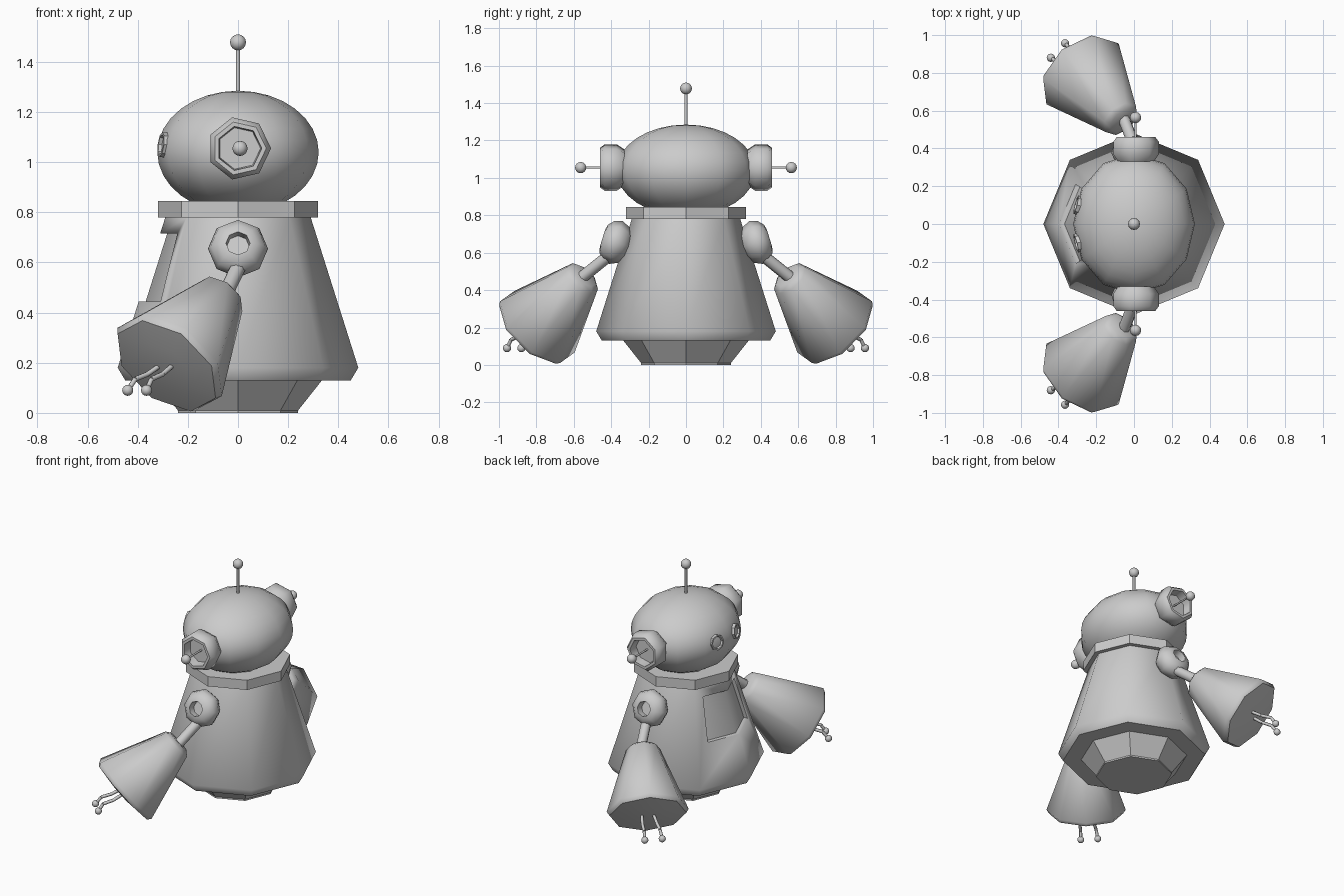
import bpy, bmesh, math
from mathutils import Vector, Matrix

if "Cube" in bpy.data.objects:
    bpy.data.objects.remove(bpy.data.objects["Cube"])


def finish(name, bm, angle=50, mirror=False):
    bmesh.ops.recalc_face_normals(bm, faces=bm.faces)
    me = bpy.data.meshes.new(name)
    bm.to_mesh(me)
    bm.free()
    me.shade_smooth()
    me.set_sharp_from_angle(angle=math.radians(angle))
    ob = bpy.data.objects.new(name, me)
    bpy.context.collection.objects.link(ob)
    if mirror:
        m = ob.modifiers.new("mirror", 'MIRROR')
        m.use_axis = (False, True, False)
        m.use_mirror_merge = False
    return ob


def lathe(name, profile, n=8, origin=(0, 0, 0), axis=(0, 0, 1), ref=(1, 0, 0),
          angle=50, mirror=False):
    """Revolve (radius, height) points about an axis; the first vertex points to ref."""
    w = Vector(axis).normalized()
    u = Vector(ref)
    u = (u - w * u.dot(w)).normalized()
    v = w.cross(u)
    bm = bmesh.new()
    rings = []
    for r, h in profile:
        ring = []
        for i in range(n):
            a = 2 * math.pi * i / n
            ring.append(bm.verts.new(Vector(origin) + w * h
                                     + (u * math.cos(a) + v * math.sin(a)) * r))
        rings.append(ring)
    for a, b in zip(rings, rings[1:]):
        for i in range(n):
            j = (i + 1) % n
            bm.faces.new((a[i], a[j], b[j], b[i]))
    bm.faces.new(rings[0][::-1])
    bm.faces.new(rings[-1])
    return finish(name, bm, angle, mirror)


def ball(name, center, size, seg=12, rings=8, mirror=False):
    bm = bmesh.new()
    bmesh.ops.create_uvsphere(bm, u_segments=seg, v_segments=rings, radius=1,
                              matrix=Matrix.Translation(center) @ Matrix.Diagonal((*size, 1)))
    return finish(name, bm, 60, mirror)


def rod(name, a, b, r, n=8, mirror=False):
    d = Vector(b) - Vector(a)
    ref = (1, 0, 0) if abs(d.normalized().x) < 0.9 else (0, 0, 1)
    return lathe(name, [(r, 0), (r, d.length)], n, a, d, ref, 60, mirror)


# Base, body and collar
lathe("base", [(0.24, 0.0), (0.24, 0.01), (0.335, 0.13), (0.335, 0.15)], angle=30)
body = lathe("body", [(0.45, 0.13), (0.48, 0.18), (0.29, 0.78)])
lathe("collar", [(0.32, 0.78), (0.32, 0.845)], angle=30)

# Recessed chest panel, cut into the body
bm = bmesh.new()
loops = []
for z, w in ((0.445, 0.21), (0.715, 0.165)):
    x = -(0.48 - (z - 0.18) / 0.6 * 0.19 - 0.028)
    side = x + 0.414 * w
    loops.append([bm.verts.new(p) for p in ((x, 0, z), (side, w, z), (-0.7, w, z),
                                            (-0.7, -w, z), (side, -w, z))])
for i in range(5):
    j = (i + 1) % 5
    bm.faces.new((loops[0][i], loops[0][j], loops[1][j], loops[1][i]))
bm.faces.new(loops[0])
bm.faces.new(loops[1])
cutter = finish("panel_cutter", bm)
cutter.hide_render = True
cutter.hide_viewport = True
cut = body.modifiers.new("panel", 'BOOLEAN')
cut.operation = 'DIFFERENCE'
cut.solver = 'EXACT'
cut.object = cutter

# Head and top antenna
ball("head", (0, 0, 1.04), (0.322, 0.372, 0.245), 12, 16)
rod("antenna", (0, 0, 1.26), (0, 0, 1.47), 0.008)
ball("antenna_tip", (0, 0, 1.478), (0.032,) * 3)

# Eyes
lathe("eye", [(0.05, -0.03), (0.05, 0.008), (0.04, 0.008), (0.036, -0.012)], 8,
      (-0.3, 0.1, 1.07), (-0.95, 0.25, 0.12), (0, 0, 1), 40, True)

# Ears with side antennas
lathe("ear", [(0.10, 0.33), (0.127, 0.37), (0.127, 0.435), (0.108, 0.46), (0.09, 0.46),
              (0.085, 0.40)], 7, (0.005, 0, 1.055), (0, 1, 0), (1, 0, 0), 53, True)
rod("ear_antenna", (0.008, 0.39, 1.055), (0.008, 0.55, 1.055), 0.006, 8, True)
ball("ear_antenna_tip", (0.008, 0.563, 1.055), (0.03,) * 3, mirror=True)

# Shoulders
lathe("shoulder", [(0.06, -0.078), (0.1, -0.045), (0.12, 0), (0.108, 0.04), (0.078, 0.068),
                   (0.048, 0.075), (0.045, 0.03)], 8,
      (0, 0.375, 0.655), (0, 0.956, 0.292), (0, 0, 1), 55, True)

# Arms: rod and flared cuff
rod("upper_arm", (0.015, 0.38, 0.61), (-0.055, 0.56, 0.465), 0.032, 8, True)
wrist = Vector((-0.07, 0.555, 0.463))
hand = Vector((-0.275, 0.798, 0.2))
axis = hand - wrist
lathe("cuff", [(0.075, -0.022), (0.105, 0), (0.25, axis.length - 0.005),
               (0.235, axis.length + 0.02), (0.12, axis.length + 0.035)],
      8, wrist, axis, (0, 0, 1), 50, True)

# Fingers: curved wires with ball tips
for path in (((-0.31, 0.79, 0.19), (-0.36, 0.825, 0.155), (-0.41, 0.86, 0.135),
              (-0.44, 0.88, 0.09)),
             ((-0.26, 0.84, 0.19), (-0.30, 0.89, 0.155), (-0.345, 0.935, 0.135),
              (-0.365, 0.957, 0.09))):
    for a, b in zip(path, path[1:]):
        rod("finger", a, b, 0.01, 8, True)
    ball("finger_tip", path[-1], (0.022,) * 3, mirror=True)
